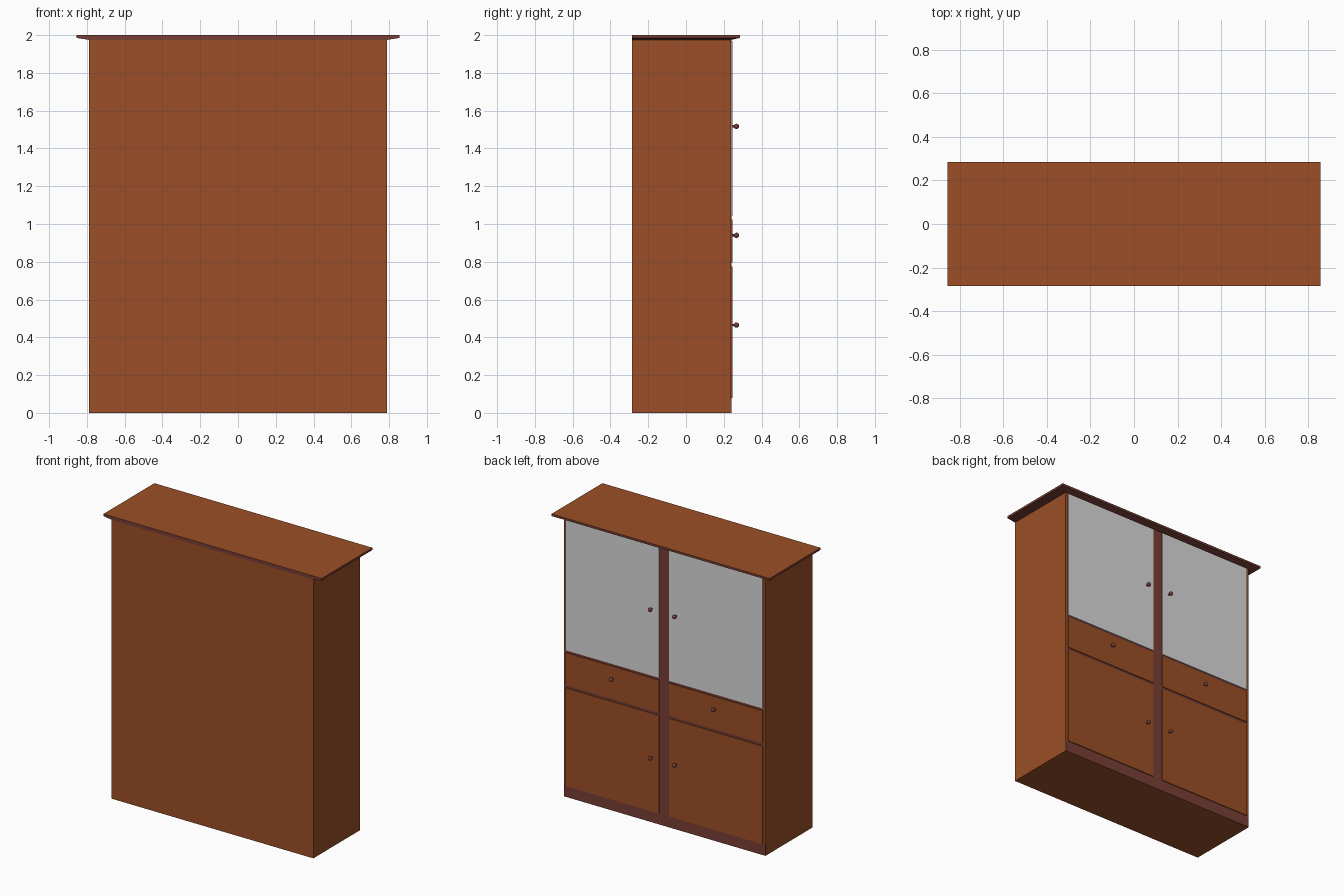
import bpy, bmesh, math
from mathutils import Matrix

if "Cube" in bpy.data.objects:
    bpy.data.objects.remove(bpy.data.objects["Cube"])


def material(name, rgb):
    m = bpy.data.materials.new(name)
    m.diffuse_color = (*rgb, 1.0)
    m.use_nodes = True
    m.node_tree.nodes["Principled BSDF"].inputs["Base Color"].default_value = m.diffuse_color
    return m


WOOD = material("warm wood", (0.33, 0.078, 0.02))
TRIM = material("dark reddish trim", (0.19, 0.05, 0.037))
GLASS = material("grey glass", (0.7, 0.7, 0.7))


def finish(name, bm, *mats):
    bmesh.ops.recalc_face_normals(bm, faces=bm.faces)
    me = bpy.data.meshes.new(name)
    bm.to_mesh(me)
    bm.free()
    for m in mats:
        me.materials.append(m)
    ob = bpy.data.objects.new(name, me)
    bpy.context.collection.objects.link(ob)
    return ob


def box(name, x0, x1, y0, y1, z0, z1, mat):
    bm = bmesh.new()
    bmesh.ops.create_cube(bm, size=1)
    for v in bm.verts:
        v.co.x = x1 if v.co.x > 0 else x0
        v.co.y = y1 if v.co.y > 0 else y0
        v.co.z = z1 if v.co.z > 0 else z0
    return finish(name, bm, mat)


def knob(name, x, z):
    bm = bmesh.new()
    turn = Matrix.Rotation(math.radians(-90), 4, 'X')
    # stem
    bmesh.ops.create_cone(bm, cap_ends=True, segments=12, radius1=0.006, radius2=0.006,
                          depth=0.02, matrix=Matrix.Translation((x, 0.252, z)) @ turn)
    # ball
    bmesh.ops.create_uvsphere(bm, u_segments=16, v_segments=10, radius=0.014,
                              matrix=Matrix.Translation((x, 0.267, z)) @ turn)
    for f in bm.faces:
        f.smooth = len(f.verts) < 5
    return finish(name, bm, TRIM)


# Carcass
FACE = 0.238
box("cabinet_body", -0.79, 0.79, -0.285, FACE, 0, 1.975, WOOD)

# Face frame behind the doors, and plinth
box("face_frame", -0.775, 0.775, FACE - 0.01, 0.240, 0.07, 1.974, TRIM)
box("plinth", -0.79, 0.79, FACE - 0.01, 0.240, 0.0005, 0.07, TRIM)

# Cornice flaring out on the sides and the door side, flush on the other
bm = bmesh.new()
rings = []
for x, y, z in ((0.79, 0.24, 1.975), (0.855, 0.285, 1.985), (0.855, 0.285, 2.0)):
    rings.append([bm.verts.new(c) for c in
                  ((-x, -0.285, z), (x, -0.285, z), (x, y, z), (-x, y, z))])
for a, b in zip(rings, rings[1:]):
    for i in range(4):
        j = (i + 1) % 4
        bm.faces.new((a[i], a[j], b[j], b[i]))
bm.faces.new(rings[0][::-1])
bm.faces.new(rings[-1]).material_index = 1
finish("cornice", bm, TRIM, WOOD)

# Doors, drawers and knobs, mirrored left and right
ROWS = (("lower_door", 0.08, 0.775, WOOD, 0.095, 0.465),
        ("drawer", 0.795, 1.025, WOOD, 0.40, 0.94),
        ("glass_door", 1.042, 1.968, GLASS, 0.095, 1.517))
for side, s in (("left", -1), ("right", 1)):
    for part, z0, z1, mat, kx, kz in ROWS:
        xa, xb = sorted((0.04 * s, 0.772 * s))
        box(f"{side}_{part}", xa, xb, FACE - 0.005, 0.246, z0, z1, mat)
        knob(f"{side}_{part}_knob", kx * s, kz)
